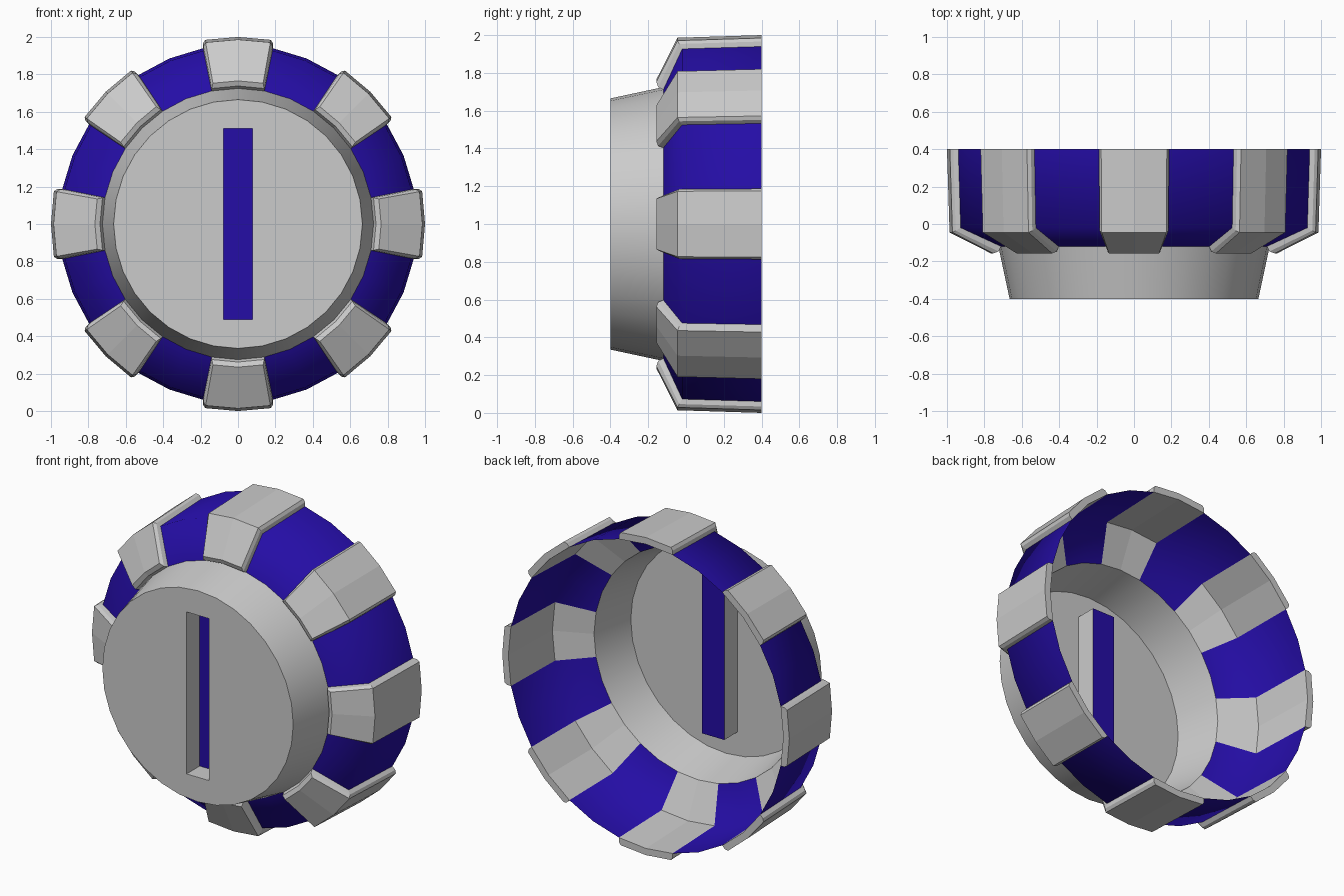
import bpy, bmesh
from math import sin, cos, radians

if "Cube" in bpy.data.objects:
    bpy.data.objects.remove(bpy.data.objects["Cube"])

SEG = 32
STEP = 360 / SEG


def polar(r, y, deg):
    a = radians(deg)
    return (r * sin(a), y, 1 + r * cos(a))


def make(name, bm, mat=None, smooth=None):
    bmesh.ops.remove_doubles(bm, verts=bm.verts, dist=1e-5)
    bmesh.ops.recalc_face_normals(bm, faces=bm.faces)
    me = bpy.data.meshes.new(name)
    bm.to_mesh(me)
    bm.free()
    ob = bpy.data.objects.new(name, me)
    bpy.context.collection.objects.link(ob)
    if mat:
        me.materials.append(mat)
    if smooth:
        bpy.ops.object.select_all(action='DESELECT')
        ob.select_set(True)
        bpy.context.view_layer.objects.active = ob
        bpy.ops.object.shade_smooth_by_angle(angle=radians(smooth))
    return ob


def grid(bm, profile, angles):
    """Patch swept round the y axis; returns rows of vertices."""
    rows = [[bm.verts.new(polar(r, y, a)) for a in angles] for y, r in profile]
    for p, q in zip(rows, rows[1:]):
        for i in range(len(angles) - 1):
            bm.faces.new((p[i], p[i + 1], q[i + 1], q[i]))
    return rows


def border(rows):
    return (rows[0] + [r[-1] for r in rows[1:-1]] + rows[-1][::-1]
            + [r[0] for r in rows[-2:0:-1]])


def bridge(bm, a, b):
    n = len(a)
    for i in range(n):
        j = (i + 1) % n
        bm.faces.new((a[i], a[j], b[j], b[i]))


blue = bpy.data.materials.new("blue")
blue.diffuse_color = (0.018, 0.004, 0.38, 1)
blue.use_nodes = True
blue.node_tree.nodes["Principled BSDF"].inputs["Base Color"].default_value = blue.diffuse_color

# Blue shell strips between the treads, open at the back
base = [(0.4, 0.958), (-0.02, 0.945), (-0.12, 0.725)]
bm = bmesh.new()
for k in range(8):
    grid(bm, base, [45 * k + STEP * i for i in (1, 2, 3)])
make("shell", bm, blue, 80)

# Eight raised treads with chamfered edges
mid = [(0.4, 0.984), (-0.036, 0.971), (-0.147, 0.738)]
top = [(0.4, 1.0), (-0.045, 0.986), (-0.157, 0.765)]
for k in range(8):
    bm = bmesh.new()
    c = 45 * k
    low = border(grid(bm, base, [c - STEP, c, c + STEP]))
    high = border(grid(bm, top, [c - 10.1, c, c + 10.1]))
    belt = [bm.verts.new(polar(r, y, c + s)) for (y, r), s in
            [(mid[0], -10.95), (mid[0], 0), (mid[0], 10.95), (mid[1], 10.95),
             (mid[2], 10.95), (mid[2], 0), (mid[2], -10.95), (mid[1], -10.95)]]
    bridge(bm, low, belt)
    bridge(bm, belt, high)
    make(f"tread_{k + 1}", bm)

# Front hub: tapered wall, flat face with a slot, slot walls
HX, Z0, Z1, FRONT, FLOOR = 0.078, 0.49, 1.51, -0.4, -0.27
corners = [(-HX, Z0), (HX, Z0), (HX, Z1), (-HX, Z1)]
bm = bmesh.new()
ring = [[bm.verts.new(polar(r, y, STEP * i)) for i in range(SEG)]
        for y, r in ((-0.12, 0.725), (FRONT, 0.665))]
bridge(bm, *ring)
rim = [bm.verts.new((x, FRONT, z)) for x, z in corners]
deep = [bm.verts.new((x, FLOOR, z)) for x, z in corners]
bridge(bm, rim, deep)
edges = [bm.edges.get((l[i], l[(i + 1) % len(l)]))
         for l in (ring[1], rim) for i in range(len(l))]
bmesh.ops.triangle_fill(bm, edges=edges, use_beauty=True, normal=(0, -1, 0))
make("hub", bm, None, 30)

# Blue slot floor
bm = bmesh.new()
bm.faces.new([bm.verts.new((x, FLOOR, z)) for x, z in corners])
make("slot_floor", bm, blue)
